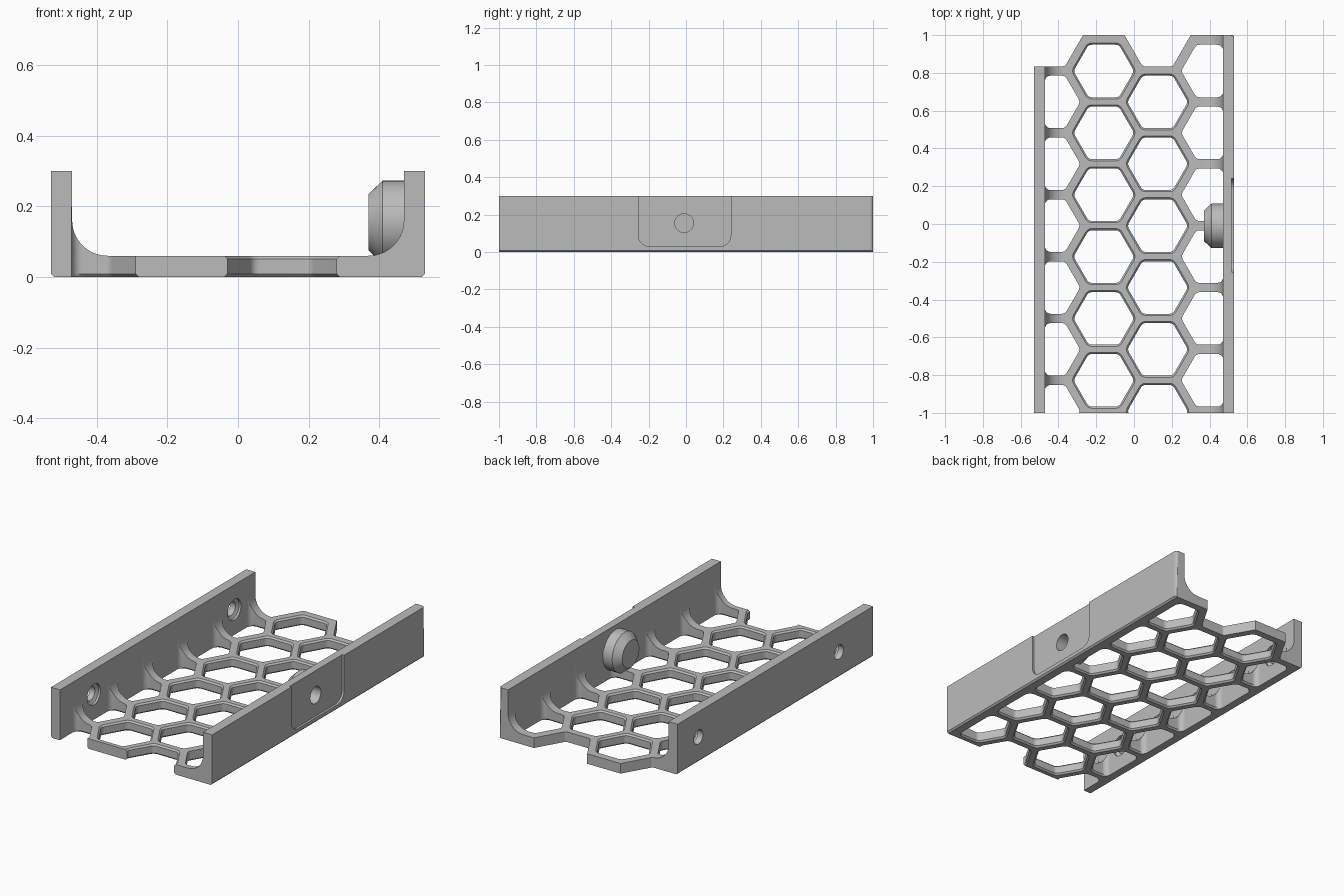
import bpy, bmesh, math
from mathutils import Vector

cube = bpy.data.objects.get("Cube")
if cube:
    bpy.data.objects.remove(cube, do_unlink=True)

HALF_W, INNER, FLOOR, TOP = 0.53, 0.47, 0.06, 0.30
PITCH, COL, APOTHEM, BEV = 0.3275, 0.285, 0.139, 0.009
BOSS_Y, BOSS_Z = -0.01, 0.155

grey = bpy.data.materials.new("matte grey")
grey.use_nodes = True
shade = (0.5, 0.5, 0.5, 1)
grey.diffuse_color = shade
grey.node_tree.nodes["Principled BSDF"].inputs["Base Color"].default_value = shade


def make_object(name, bm):
    bmesh.ops.recalc_face_normals(bm, faces=bm.faces[:])
    mesh = bpy.data.meshes.new(name)
    bm.to_mesh(mesh)
    bm.free()
    obj = bpy.data.objects.new(name, mesh)
    bpy.context.collection.objects.link(obj)
    mesh.materials.append(grey)
    return obj


def loft(bm, loops):
    """Closed solid through loops of equal length."""
    rings = [[bm.verts.new(p) for p in loop] for loop in loops]
    for a, b in zip(rings, rings[1:]):
        for i in range(len(a)):
            j = (i + 1) % len(a)
            bm.faces.new((a[i], a[j], b[j], b[i]))
    bm.faces.new(rings[0][::-1])
    bm.faces.new(rings[-1])


def rounded(points, radius, steps=5):
    """Round every corner of a 2D polygon with an arc."""
    out = []
    pts = [Vector(p) for p in points]
    for i, p in enumerate(pts):
        d0 = (pts[i - 1] - p).normalized()
        d1 = (pts[(i + 1) % len(pts)] - p).normalized()
        half = math.acos(max(-1, min(1, d0.dot(d1)))) / 2
        centre = p + (d0 + d1).normalized() * radius / math.sin(half)
        cut = radius / math.tan(half)
        a, b = p + d0 * cut - centre, p + d1 * cut - centre
        sweep = math.pi - 2 * half
        for k in range(steps + 1):
            t = k / steps
            arm = a * math.sin((1 - t) * sweep) + b * math.sin(t * sweep)
            out.append(centre + arm / math.sin(sweep))
    return out


def cell(cx, cy, grow, side=0):
    """Hexagon outline; side = -1 or 1 clips it flat at that wall."""
    ap = APOTHEM + grow
    r = ap / math.cos(math.pi / 6)
    if side:
        wall = abs(side * INNER - cx) + 0.002
        pts = [(wall, ap), (-r / 2, ap), (-r, 0), (-r / 2, -ap), (wall, -ap)]
        pts = [(cx + side * x, cy + y) for x, y in pts]
    else:
        pts = [(cx + r * math.cos(k * math.pi / 3), cy + r * math.sin(k * math.pi / 3))
               for k in range(6)]
    return rounded(pts, 0.03 + grow)


def at_z(loop, z):
    return [(p[0], p[1], z) for p in loop]


def cut_cell(bm, cx, cy, side):
    lip = 0 if side else BEV
    levels = [(-0.05, BEV), (0, BEV), (BEV, 0), (FLOOR - BEV, 0), (FLOOR, lip), (0.2, lip)]
    loft(bm, [at_z(cell(cx, cy, g, side), z) for z, g in levels])


def lathe_x(bm, profile, y, z, sides=48):
    """Solid of revolution about the x direction."""
    loft(bm, [[(x, y + r * math.cos(2 * math.pi * k / sides),
                z + r * math.sin(2 * math.pi * k / sides)) for k in range(sides)]
              for x, r in profile])


def combine(target, tool, operation):
    mod = target.modifiers.new(tool.name, 'BOOLEAN')
    mod.operation, mod.object, mod.solver = operation, tool, 'EXACT'
    bpy.context.view_layer.objects.active = target
    bpy.ops.object.modifier_apply(modifier=mod.name)
    bpy.data.objects.remove(tool, do_unlink=True)


# Channel: floor, two walls and the inner coves
R = 0.1
half = [(INNER - R + R * math.sin(a), FLOOR + R - R * math.cos(a))
        for a in [k * math.pi / 20 for k in range(11)]]
half += [(INNER, TOP), (HALF_W, TOP), (HALF_W, BEV), (HALF_W - BEV, 0)]
section = half + [(-x, z) for x, z in reversed(half)]
bm = bmesh.new()
loft(bm, [[(x, y, z) for x, z in section] for y in (-1, 1)])
corner = [e for e in bm.edges if all(v.co.x > HALF_W - 0.001 and v.co.y > 0.99 for v in e.verts)]
bmesh.ops.bevel(bm, geom=corner, offset=0.02, segments=4, profile=0.5, affect='EDGES')
tray = make_object("honeycomb_tray", bm)

# Honeycomb openings, columns from right wall to left wall
bm = bmesh.new()
for i, side in enumerate((-1, 0, 0, 1)):
    cx = -0.445 + i * COL
    first = 0.81 if i % 2 else 0.81 - PITCH / 2
    for k in range(6):
        cut_cell(bm, cx, first - k * PITCH, side)
    # Open notches along the back edge
    if i % 2 == 0:
        y0, w, rise = 0.835, 0.08, 0.3
        left = [(-0.7, y0 + rise), (-0.7, y0)] if side else \
            [(cx - w - rise * 0.577, y0 + rise), (cx - w, y0)]
        notch = rounded(left + [(cx + w, y0), (cx + w + rise * 0.577, y0 + rise)], 0.02)
        loft(bm, [at_z(notch, -0.1), at_z(notch, 0.5)])
combine(tray, make_object("honeycomb_cutter", bm), 'DIFFERENCE')

# Chamfered boss inside the left wall
bm = bmesh.new()
lathe_x(bm, [(0.5, 0.118), (0.41, 0.118), (0.37, 0.08)], BOSS_Y, BOSS_Z)
combine(tray, make_object("boss", bm), 'UNION')

# Shallow outer recess on the left wall
bm = bmesh.new()
outline = rounded([(-0.255, 0.5), (-0.255, 0.03), (0.24, 0.03), (0.24, 0.5)], 0.06)
loft(bm, [[(x, p[0], p[1]) for p in outline] for x in (0.517, 0.6)])
combine(tray, make_object("recess_cutter", bm), 'DIFFERENCE')

# Blind bore behind the recess and stepped holes in the right wall
bm = bmesh.new()
lathe_x(bm, [(0.42, 0.05), (0.6, 0.05)], BOSS_Y, BOSS_Z)
for y in (-0.68, 0.64):
    lathe_x(bm, [(-0.6, 0.042), (-0.495, 0.042), (-0.485, 0.062), (-0.44, 0.062)], y, 0.15)
combine(tray, make_object("hole_cutter", bm), 'DIFFERENCE')

# Smooth curves, crisp edges
bpy.ops.object.select_all(action='DESELECT')
tray.select_set(True)
bpy.context.view_layer.objects.active = tray
bpy.ops.object.shade_smooth_by_angle(angle=math.radians(25))
weighted = tray.modifiers.new("even_shading", 'WEIGHTED_NORMAL')
weighted.keep_sharp = True
